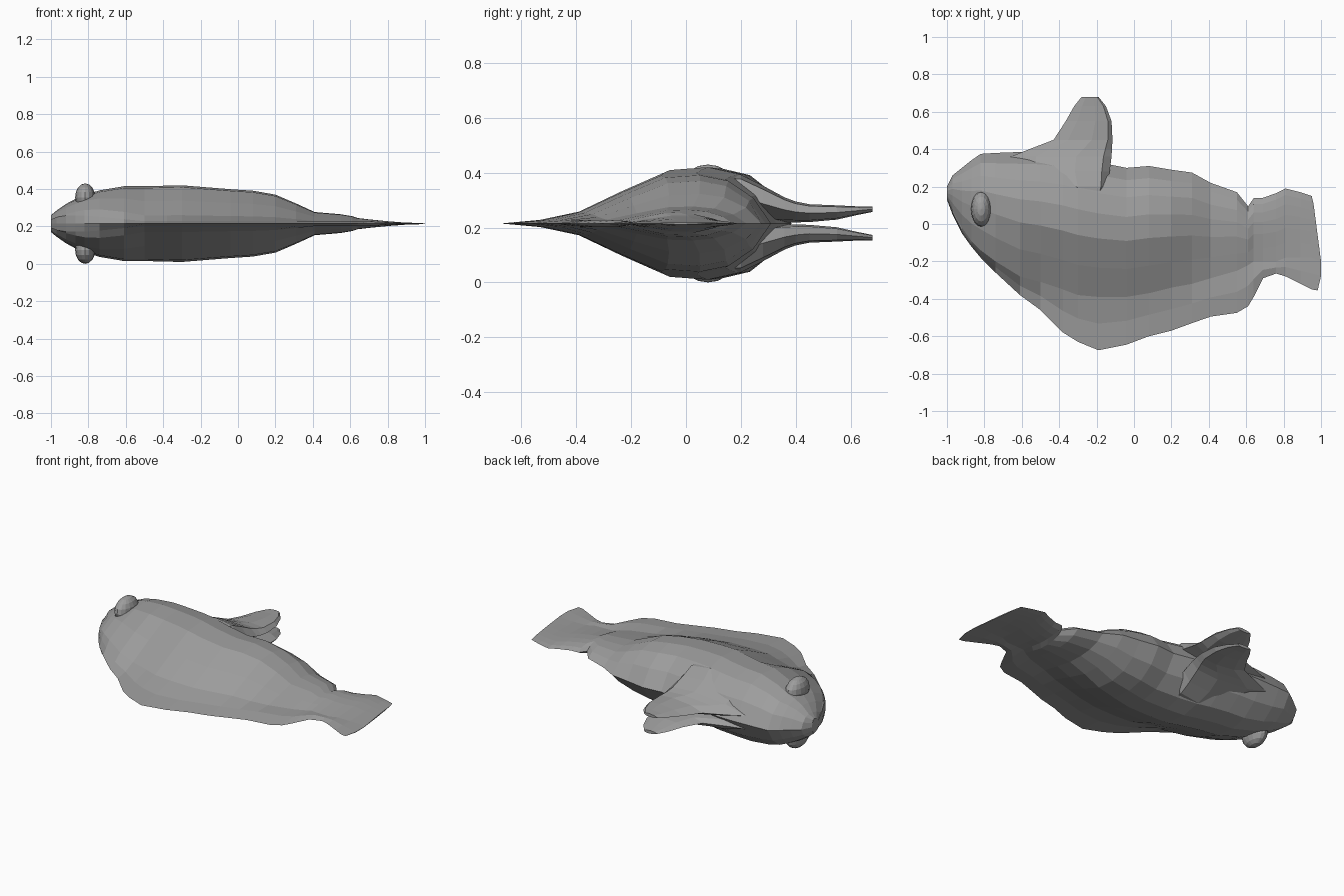
import bpy, bmesh, math

ZC = 0.215  # mid plane of the fish, which lies on its side

grey = bpy.data.materials.new("dark_grey")
grey.diffuse_color = (0.34, 0.34, 0.34, 1)


def loft(name, rings):
    """Skin a list of closed rings (equal point counts) and cap the ends."""
    bm = bmesh.new()
    vr = [[bm.verts.new(p) for p in r] for r in rings]
    n = len(vr[0])
    for a, b in zip(vr, vr[1:]):
        for i in range(n):
            j = (i + 1) % n
            bm.faces.new((a[i], a[j], b[j], b[i]))
    bm.faces.new(vr[0])
    bm.faces.new(vr[-1])
    bmesh.ops.recalc_face_normals(bm, faces=bm.faces)
    me = bpy.data.meshes.new(name)
    bm.to_mesh(me)
    bm.free()
    me.materials.append(grey)
    ob = bpy.data.objects.new(name, me)
    bpy.context.collection.objects.link(ob)
    return ob


# Body with dorsal ridge: x, dorsal edge, fin base, belly edge, half thickness
BODY = [
    (-1.00, 0.13, 0.14, 0.20, 0.045),
    (-0.97, 0.05, 0.07, 0.26, 0.070),
    (-0.92, -0.05, -0.02, 0.30, 0.105),
    (-0.87, -0.12, -0.09, 0.34, 0.132),
    (-0.82, -0.18, -0.14, 0.375, 0.152),
    (-0.74, -0.26, -0.20, 0.38, 0.178),
    (-0.61, -0.38, -0.28, 0.385, 0.200),
    (-0.50, -0.46, -0.31, 0.385, 0.200),
    (-0.38, -0.58, -0.35, 0.375, 0.203),
    (-0.30, -0.63, -0.38, 0.36, 0.205),
    (-0.19, -0.675, -0.39, 0.33, 0.196),
    (-0.04, -0.645, -0.39, 0.30, 0.184),
    (0.08, -0.60, -0.37, 0.31, 0.176),
    (0.20, -0.57, -0.34, 0.29, 0.155),
    (0.31, -0.53, -0.32, 0.275, 0.108),
    (0.41, -0.495, -0.29, 0.22, 0.062),
    (0.55, -0.475, -0.25, 0.17, 0.050),
    (0.61, -0.44, -0.22, 0.095, 0.040),
]
TAIL = [
    (0.64, -0.39, -0.20, 0.138, 0.030),
    (0.69, -0.29, -0.20, 0.14, 0.024),
    (0.76, -0.265, -0.20, 0.165, 0.017),
    (0.81, -0.28, -0.18, 0.19, 0.012),
    (0.89, -0.32, -0.18, 0.17, 0.006),
    (0.95, -0.35, -0.18, 0.15, 0.004),
    (1.00, -0.355, -0.2, 0.11, 0.003),
]


def section(x, yd, yb, yv, h):
    b = min(1, max(0, (-0.5 - x) / 0.3))  # the head is blunter
    ym = yb + (yv - yb) * 0.62
    half = [((yb + yd) / 2, min(0.013 + 0.03 * b, h * 0.5)),
            (yb, h * (0.22 + 0.26 * b))]
    half += [(yb + (ym - yb) * t, h * w) for t, w in
             ((0.35, 0.6 + 0.2 * b), (0.7, 0.95), (1, 1))]
    half += [(ym + (yv - ym) * t, h * w) for t, w in
             ((0.4, 0.88), (0.75, 0.53))]
    ring = [(yd, 0)] + half + [(yv, 0)] + [(y, -z) for y, z in reversed(half)]
    # slanted trailing edge on the last tail section
    return [(x - (max(0, y + 0.2) * 0.13 if x > 0.97 else 0)
             - (0.018 if x > 0.97 and y < -0.3 else 0), y, ZC + z)
            for y, z in ring]


body = loft("body", [section(*s) for s in BODY + TAIL])

# Pectoral fins: y, x front, x back, inner offset, outer offset
FIN = [
    (0.12, -0.48, -0.17, 0.04, 0.180),
    (0.20, -0.60, -0.14, 0.02, 0.178),
    (0.28, -0.66, -0.13, 0.006, 0.138),
    (0.36, -0.66, -0.12, 0.004, 0.095),
    (0.40, -0.56, -0.118, 0.004, 0.080),
    (0.45, -0.43, -0.115, 0.005, 0.070),
    (0.55, -0.365, -0.12, 0.014, 0.066),
    (0.63, -0.32, -0.15, 0.032, 0.062),
    (0.68, -0.28, -0.19, 0.042, 0.062),
]
for side, tag in ((1, "left"), (-1, "right")):
    rings = []
    for y, x0, x1, zi, zo in FIN:
        m, r = (zi + zo) / 2, (zo - zi) / 2
        outline = ((0, -0.2), (0.25, 0.6), (0.65, 1), (0.92, 0.8),
                   (1, 0), (0.85, -0.8), (0.5, -1), (0.2, -0.8))
        rings.append([(x0 + (x1 - x0) * t, y, ZC + side * (m + r * w))
                      for t, w in outline])
    fin = loft("pectoral_fin_" + tag, rings)

    # Merge the fin into the body so no hidden faces remain
    mod = body.modifiers.new("join_" + tag, 'BOOLEAN')
    mod.operation = 'UNION'
    mod.solver = 'EXACT'
    mod.object = fin
    bpy.context.view_layer.objects.active = body
    bpy.ops.object.modifier_apply(modifier=mod.name)
    bpy.data.objects.remove(fin)

    # Bulging eyes
    bpy.ops.mesh.primitive_uv_sphere_add(
        segments=16, ring_count=8, radius=1,
        location=(-0.817, 0.08, ZC + side * 0.14))
    eye = bpy.context.object
    eye.name = "eye_" + tag
    eye.scale = (0.054, 0.094, 0.075)
    eye.data.materials.append(grey)
